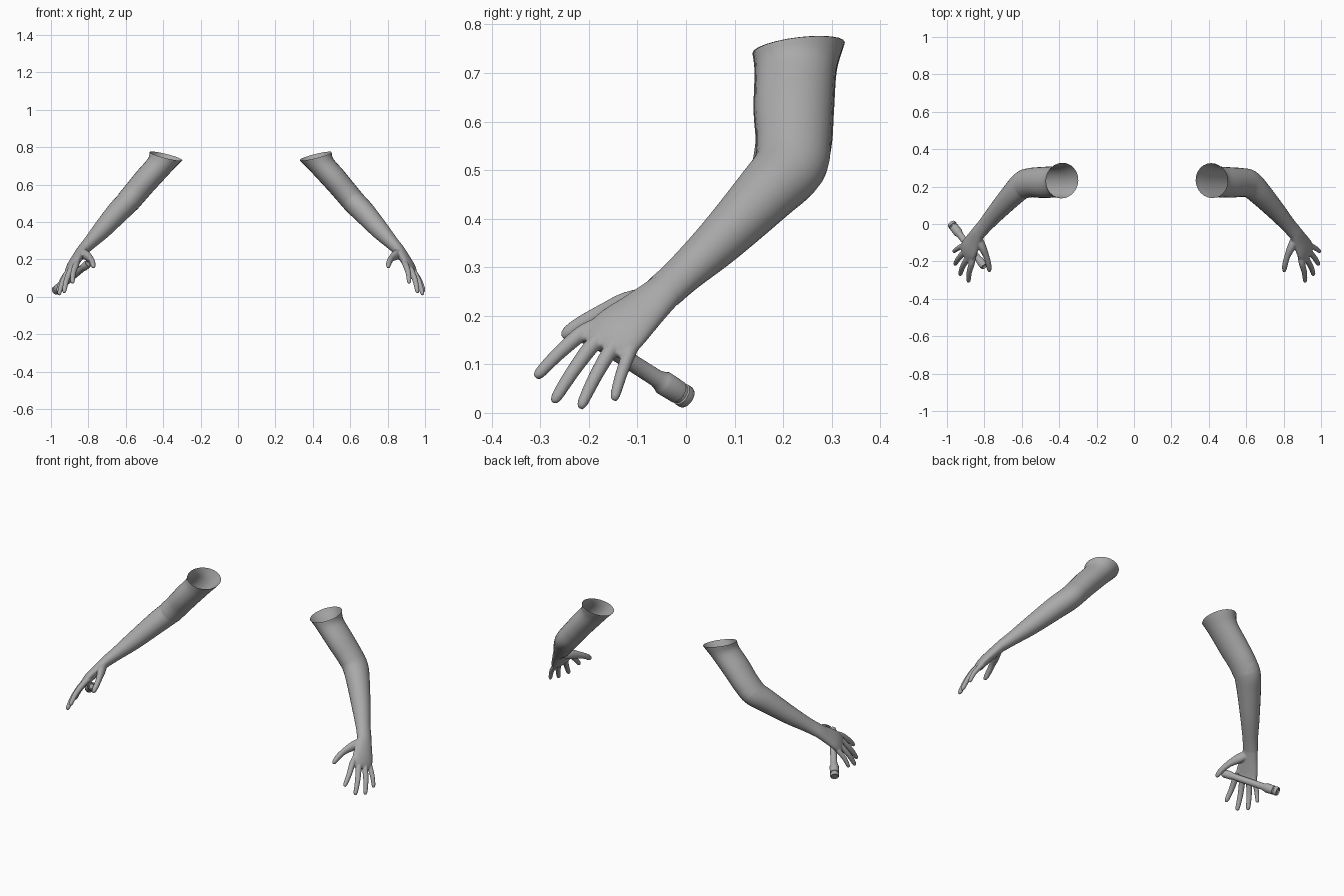
import bpy, bmesh, math
from mathutils import Vector, Matrix

cube = bpy.data.objects.get("Cube")
if cube:
    bpy.data.objects.remove(cube, do_unlink=True)

grey = bpy.data.materials.new("plain_grey")
grey.use_nodes = True
grey.diffuse_color = (0.4, 0.4, 0.4, 1)
grey.node_tree.nodes["Principled BSDF"].inputs["Base Color"].default_value = (0.4, 0.4, 0.4, 1)


def smooth_rows(rows, steps):
    """Catmull-Rom through rows of x, y, z, thickness radius, width radius."""
    out = []
    for i in range(len(rows) - 1):
        a, b, c, d = (rows[min(max(k, 0), len(rows) - 1)] for k in (i - 1, i, i + 1, i + 2))
        for s in range(steps):
            t = s / steps
            out.append([0.5 * (2 * q + (r - p) * t + (2 * p - 5 * q + 4 * r - u) * t * t
                               + (3 * q - p - 3 * r + u) * t ** 3)
                        for p, q, r, u in zip(a, b, c, d)])
    return out + [list(rows[-1])]


def loft(bm, rows, hint=(0, 1, 0), sides=24, steps=5, start=None, caps=False):
    """Elliptical tube; start overrides the tangent at the first ring."""
    rows = smooth_rows(rows, steps)
    pts = [Vector(r[:3]) for r in rows]
    rings = []
    for i, r in enumerate(rows):
        tan = (pts[min(i + 1, len(pts) - 1)] - pts[max(i - 1, 0)]).normalized()
        if start and i <= 2 * steps:
            tan = Vector(start).lerp(tan, i / (2 * steps)).normalized()
        wide = Vector(hint)
        wide = (wide - tan * wide.dot(tan)).normalized()
        thick = tan.cross(wide)
        ring = []
        for k in range(sides):
            a = math.tau * k / sides
            ring.append(bm.verts.new(pts[i] + thick * r[3] * math.cos(a) + wide * r[4] * math.sin(a)))
        rings.append(ring)
    for lo, hi in zip(rings, rings[1:]):
        for k in range(sides):
            n = (k + 1) % sides
            bm.faces.new((lo[k], hi[k], hi[n], lo[n]))
    if caps:
        bm.faces.new(rings[0])
        bm.faces.new(rings[-1][::-1])


def to_mesh(bm, name, outward):
    """Finish a mesh; outward is a function giving an inner point for a face centre."""
    if outward:
        bmesh.ops.recalc_face_normals(bm, faces=bm.faces)
    bm.normal_update()
    mesh = bpy.data.meshes.new(name)
    bm.to_mesh(mesh)
    bm.free()
    mesh.materials.append(grey)
    for p in mesh.polygons:
        p.use_smooth = True
    return mesh


def add(name, mesh):
    ob = bpy.data.objects.new(name, mesh)
    bpy.context.collection.objects.link(ob)
    return ob


def mirrored(mesh, name):
    copy = mesh.copy()
    copy.name = name
    copy.transform(Matrix.Translation((0.03, 0, 0)) @ Matrix.Diagonal((-1, 1, 1, 1)))
    copy.flip_normals()
    return copy


# arm: open flared top, upper arm, elbow, forearm, wrist
arm_rows = [
    (-.385, .232, .752, .088, .094),
    (-.418, .226, .705, .070, .083),
    (-.490, .222, .625, .066, .081),
    (-.545, .222, .560, .064, .077),
    (-.590, .213, .507, .063, .075),
    (-.645, .162, .450, .060, .065),
    (-.730, .070, .355, .049, .051),
    (-.795, -.005, .286, .036, .042),
    (-.830, -.045, .250, .031, .042),
]
opening = (-.24, .12, -.96)
bm = bmesh.new()
loft(bm, arm_rows, start=opening)
arm = to_mesh(bm, "right_arm", True)
add("right_arm", arm)
add("left_arm", mirrored(arm, "left_arm"))

# close-fitting layer that ends at the right elbow
bm = bmesh.new()
loft(bm, [(x, y, z, a + .002, b + .002) for x, y, z, a, b in arm_rows[:5]], start=opening)
add("right_sleeve", to_mesh(bm, "right_sleeve", True))

# hand: palm, four fingers and thumb fused into one skin
bm = bmesh.new()
across = (-.45, .79, -.42)
loft(bm, [
    (-.800, -.010, .281, .031, .036),
    (-.830, -.045, .250, .030, .041),
    (-.855, -.085, .215, .028, .050),
    (-.880, -.130, .176, .026, .062),
    (-.893, -.158, .148, .022, .062),
    (-.903, -.172, .132, .012, .054),
], across, caps=True)

back = Vector((-.755, -.135, .636))
fingers = [
    ((-.865, -.208, .166), (-.885, -.308, .075), .0150),
    ((-.892, -.188, .142), (-.930, -.272, .024), .0150),
    ((-.910, -.154, .128), (-.957, -.217, .012), .0145),
    ((-.915, -.116, .122), (-.964, -.148, .028), .0130),
]
wrist = Vector((-.845, -.075, .225))
for base, tip, r in fingers:
    base, tip = Vector(base), Vector(tip)
    rows = [(*base.lerp(wrist, .35), r, r), (*(base + back * .003), r * 1.1, r * 1.1)]
    for t, bend, k in ((.45, .008, .98), (.75, .005, .88), (.94, .001, .75), (1.02, -.001, .4)):
        rows.append((*(base.lerp(tip, t) + back * bend), r * k, r * k))
    loft(bm, rows, across, 16, 4, caps=True)

loft(bm, [
    (-.838, -.065, .236, .022, .026),
    (-.812, -.122, .222, .022, .027),
    (-.790, -.172, .205, .016, .019),
    (-.778, -.215, .184, .015, .016),
    (-.774, -.242, .166, .012, .014),
    (-.773, -.255, .157, .006, .007),
], (0, .4, -.9), 16, 4, caps=True)
hand = to_mesh(bm, "right_hand", True)
for ob in (add("right_hand", hand), add("left_hand", mirrored(hand, "left_hand"))):
    skin = ob.modifiers.new("fuse", 'REMESH')
    skin.mode = 'VOXEL'
    skin.voxel_size = .0035
    skin.use_smooth_shade = True
    relax = ob.modifiers.new("relax", 'SMOOTH')
    relax.factor = .5
    relax.iterations = 5

# hand torch: lathed profile of distance along the axis and radius
profile = [(.006, 0), (.006, .017), (0, .019), (0, .022), (.004, .024), (.016, .024),
           (.018, .021), (.024, .021), (.026, .024), (.068, .025), (.074, .022),
           (.088, .018), (.270, .017), (.280, .021), (.315, .022), (.325, .020),
           (.325, .015), (.318, .013), (.318, 0)]
tail, head = Vector((-.977, .002, .031)), Vector((-.790, -.240, .186))
turn = (head - tail).to_track_quat('Z', 'Y').to_matrix().to_4x4()
bm = bmesh.new()
edge = [bm.verts.new((r, 0, d)) for d, r in profile]
lines = [bm.edges.new(pair) for pair in zip(edge, edge[1:])]
bmesh.ops.spin(bm, geom=edge + lines, cent=(0, 0, 0), axis=(0, 0, 1),
               angle=math.tau, steps=24, use_duplicate=False)
bmesh.ops.remove_doubles(bm, verts=bm.verts, dist=.0002)
# small push button on the barrel
bmesh.ops.create_cone(bm, cap_ends=True, segments=12, radius1=.007, radius2=.006, depth=.008,
                      matrix=Matrix.Translation((0, .018, .25)) @ Matrix.Rotation(-math.pi / 2, 4, 'X'))
bmesh.ops.transform(bm, matrix=Matrix.Translation(tail) @ turn, verts=bm.verts)
torch = add("hand_torch", to_mesh(bm, "hand_torch", True))
bpy.context.view_layer.objects.active = torch
torch.select_set(True)
bpy.ops.object.shade_smooth_by_angle(angle=math.radians(35))
